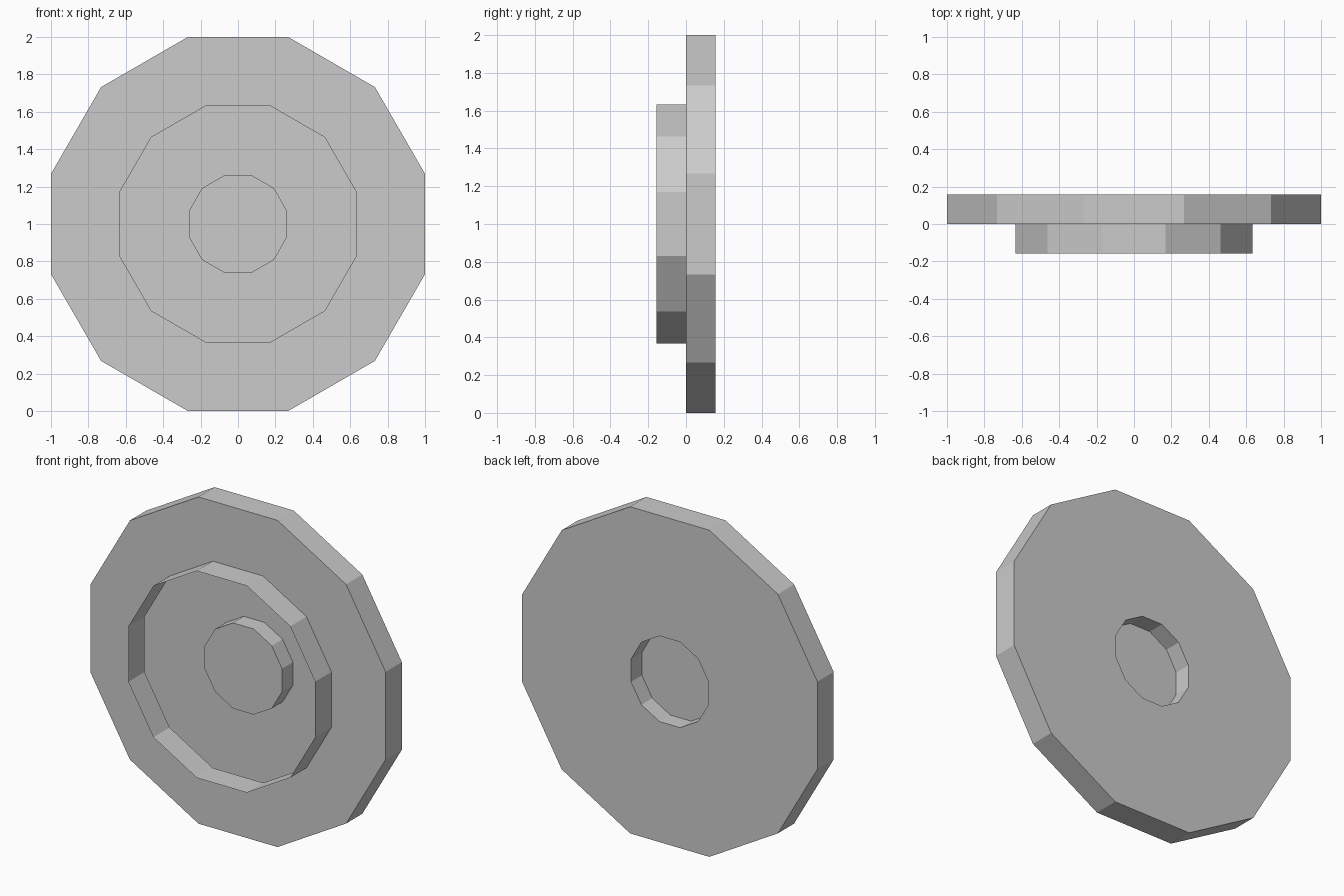
import bpy, bmesh, math

if "Cube" in bpy.data.objects:
    bpy.data.objects.remove(bpy.data.objects["Cube"])

SIDES = 12
HALF = 0.157          # half of the total depth
HUB_FLOOR = 0.052     # depth of the recess floor

grey = bpy.data.materials.new("light grey")
grey.diffuse_color = (0.6, 0.6, 0.6, 1)
grey.use_nodes = True
grey.node_tree.nodes["Principled BSDF"].inputs["Base Color"].default_value = grey.diffuse_color


def ring(bm, apothem, y):
    """Twelve-sided loop around the y axis with flats at the top and sides."""
    r = apothem / math.cos(math.pi / SIDES)
    return [bm.verts.new((r * math.cos(a), y, 1 + r * math.sin(a)))
            for a in (2 * math.pi * (i + 0.5) / SIDES for i in range(SIDES))]


def lathe(name, profile, cap=False):
    """Thin shell through (apothem, y) points, optionally capped at the start."""
    bm = bmesh.new()
    loops = [ring(bm, a, y) for a, y in profile]
    if cap:
        bm.faces.new(loops[0][::-1])
    for p, q in zip(loops, loops[1:]):
        for i in range(SIDES):
            j = (i + 1) % SIDES
            bm.faces.new((p[i], p[j], q[j], q[i]))
    me = bpy.data.meshes.new(name)
    bm.to_mesh(me)
    bm.free()
    me.materials.append(grey)
    ob = bpy.data.objects.new(name, me)
    bpy.context.collection.objects.link(ob)
    return ob


# Hub recess, back plate, outer rim, front flange and open collar in one shell
lathe("wheel_shell", [(0.262, HUB_FLOOR), (0.262, HALF), (1.0, HALF),
                      (1.0, 0.0), (0.633, 0.0), (0.633, -HALF)], cap=True)

# Consistent normals: back plate faces +y, rim faces outwards
me = bpy.data.objects["wheel_shell"].data
bm = bmesh.new()
bm.from_mesh(me)
bm.faces.ensure_lookup_table()
bmesh.ops.recalc_face_normals(bm, faces=bm.faces)
plate = next(f for f in bm.faces if f.calc_center_median().y > HALF - 0.001)
if plate.normal.y < 0:
    bmesh.ops.reverse_faces(bm, faces=bm.faces)
bm.to_mesh(me)
bm.free()
